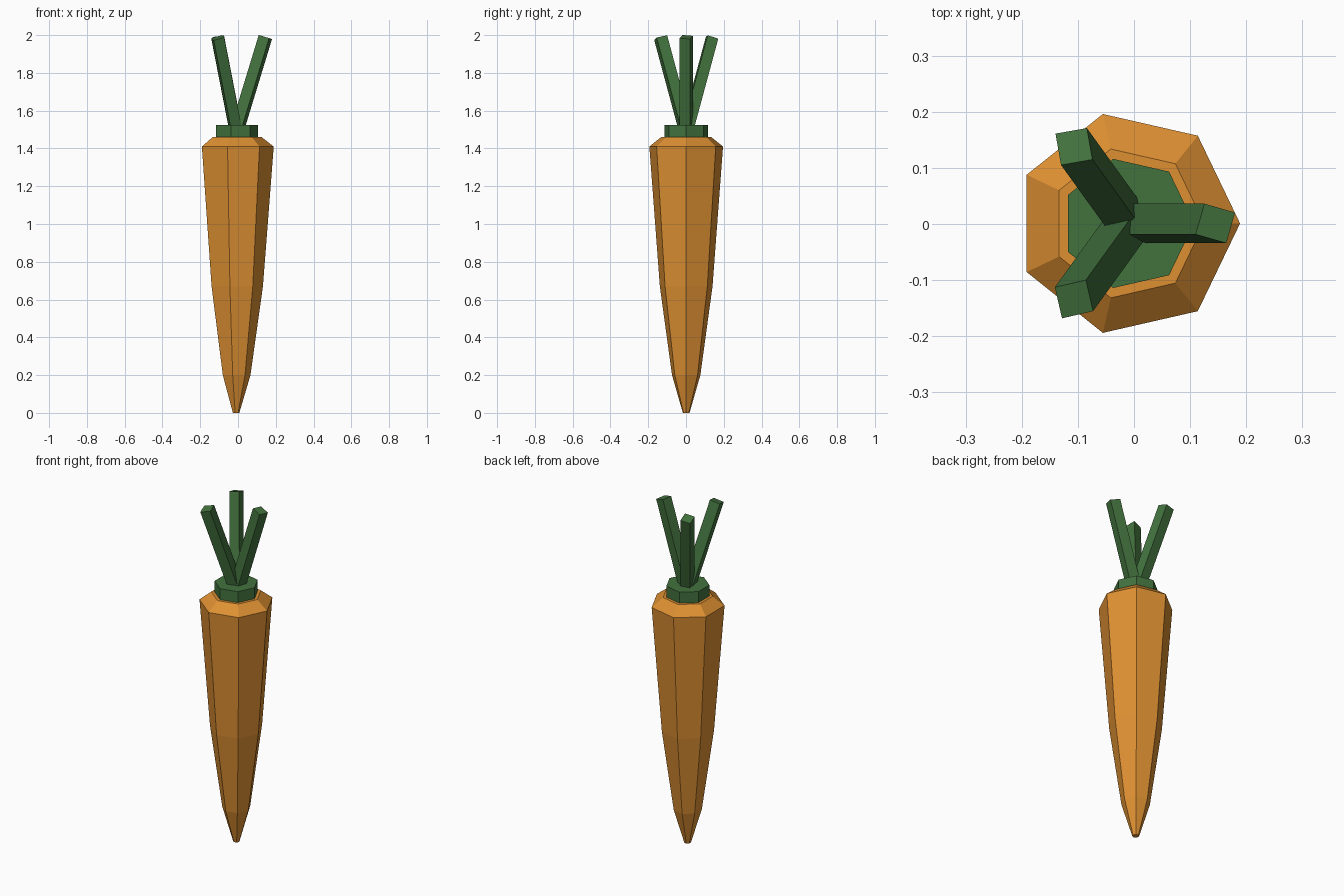
import bpy, bmesh, math
from mathutils import Vector

if "Cube" in bpy.data.objects:
    bpy.data.objects.remove(bpy.data.objects["Cube"])

CX, CY, SIDES = -0.011, 0.001, 7


def material(name, rgb):
    m = bpy.data.materials.new(name)
    m.diffuse_color = (*rgb, 1)
    m.use_nodes = True
    m.node_tree.nodes["Principled BSDF"].inputs["Base Color"].default_value = m.diffuse_color
    return m


orange = material("carrot orange", (0.73, 0.28, 0.032))
green = material("leaf green", (0.055, 0.168, 0.048))


def loft(name, rings, mat):
    """Skin a list of equal-length vertex loops and cap both ends."""
    bm = bmesh.new()
    loops = [[bm.verts.new(p) for p in ring] for ring in rings]
    n = len(loops[0])
    for a, b in zip(loops, loops[1:]):
        for i in range(n):
            j = (i + 1) % n
            bm.faces.new((a[i], a[j], b[j], b[i]))
    bm.faces.new(loops[0][::-1])
    bm.faces.new(loops[-1])
    bmesh.ops.recalc_face_normals(bm, faces=bm.faces)
    me = bpy.data.meshes.new(name)
    bm.to_mesh(me)
    bm.free()
    me.materials.append(mat)
    ob = bpy.data.objects.new(name, me)
    bpy.context.collection.objects.link(ob)
    return ob


def ring(r, z):
    return [(CX + r * math.cos(math.tau * i / SIDES),
             CY + r * math.sin(math.tau * i / SIDES), z) for i in range(SIDES)]


# Root: tapered seven-sided body with bevelled shoulder
profile = [(0.018, 0), (0.077, 0.2), (0.143, 0.67), (0.2, 1.41), (0.136, 1.46)]
loft("root", [ring(r, z) for r, z in profile], orange)

# Collar at the crown
loft("collar", [ring(0.118, 1.455), ring(0.118, 1.525)], green)

# Leaf stalks: square beams leaning outward, ends cut square to their axis
stalks = [  # top centre x, y, z; lean per unit height x, y; twist in degrees
    (0.145, 0.001, 1.99, 0.305, 0.0, -16),
    (-0.107, 0.138, 1.986, -0.195, 0.27, 10),
    (-0.107, -0.134, 1.986, -0.195, -0.27, 13),
]
for k, (x, y, z, lx, ly, twist) in enumerate(stalks):
    top = []
    for i in range(4):
        a = math.radians(twist + 45 + 90 * i)
        dx, dy = 0.0402 * math.cos(a), 0.0402 * math.sin(a)
        top.append(Vector((x + dx, y + dy, z - dx * lx - dy * ly)))
    axis = Vector((lx, ly, 1)) * 0.49
    loft(f"stalk_{k + 1}", [[p - axis for p in top], top], green)
